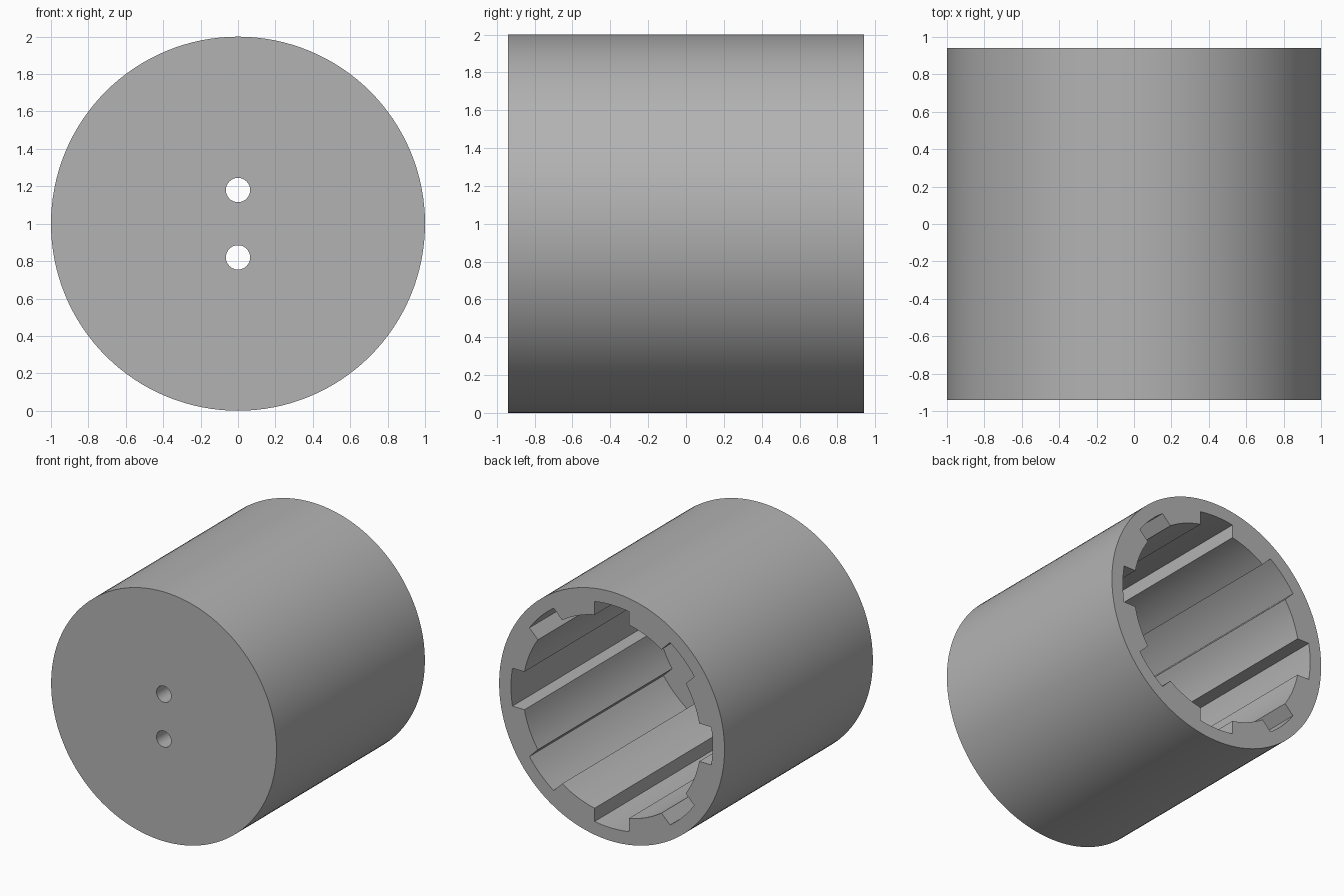
import bpy, bmesh, math
from mathutils import Matrix

cube = bpy.data.objects.get("Cube")
if cube:
    bpy.data.objects.remove(cube, do_unlink=True)

HALF_LEN = 0.94     # half length along y
CAP = 0.18          # thickness of the closed front
BORE, SLOT = 0.79, 0.895
SLOT_HALF = 0.152   # half width of each groove

grey = bpy.data.materials.new("plain grey")
grey.use_nodes = True
color = (0.45, 0.45, 0.45, 1)
grey.diffuse_color = color
grey.node_tree.nodes["Principled BSDF"].inputs["Base Color"].default_value = color


def prism(name, outline, y0, y1):
    """Extrude an (x, z) outline along y."""
    bm = bmesh.new()
    face = bm.faces.new([bm.verts.new((x, y0, z)) for x, z in outline])
    ext = bmesh.ops.extrude_face_region(bm, geom=[face])
    moved = [v for v in ext["geom"] if isinstance(v, bmesh.types.BMVert)]
    bmesh.ops.translate(bm, vec=(0, y1 - y0, 0), verts=moved)
    bmesh.ops.recalc_face_normals(bm, faces=bm.faces)
    mesh = bpy.data.meshes.new(name)
    bm.to_mesh(mesh)
    bm.free()
    mesh.materials.append(grey)
    obj = bpy.data.objects.new(name, mesh)
    bpy.context.collection.objects.link(obj)
    return obj


def arc(radius, a0, a1, steps, cz=1.0):
    angles = [a0 + (a1 - a0) * i / steps for i in range(steps + 1)]
    return [(radius * math.cos(a), cz + radius * math.sin(a)) for a in angles]


def circle(radius, steps, cz=1.0):
    return arc(radius, 0, math.tau, steps, cz)[:-1]


# Grooved bore outline: eight straight-sided slots joined by arcs
outer_half = math.asin(SLOT_HALF / SLOT)
inner_half = math.asin(SLOT_HALF / BORE)
pitch = math.tau / 8
bore_outline = []
for i in range(8):
    a = i * pitch
    bore_outline += arc(SLOT, a - outer_half, a + outer_half, 6)
    bore_outline += arc(BORE, a + inner_half, a + pitch - inner_half, 8)

# Cup body with the bore and two front holes cut out
body = prism("grooved_cup", circle(1.0, 128), -HALF_LEN, HALF_LEN)
cutters = [prism("bore_cutter", bore_outline, CAP - HALF_LEN, HALF_LEN + 0.1)]
for side in (-1, 1):
    cutters.append(prism("hole_cutter", circle(0.065, 32, 1 + side * 0.18),
                         -HALF_LEN - 0.1, CAP - HALF_LEN + 0.1))

bpy.context.view_layer.objects.active = body
body.select_set(True)
for cutter in cutters:
    cutter.hide_render = True
    mod = body.modifiers.new("cut", "BOOLEAN")
    mod.operation = "DIFFERENCE"
    mod.solver = "EXACT"
    mod.object = cutter
    bpy.ops.object.modifier_apply(modifier=mod.name)
    bpy.data.objects.remove(cutter, do_unlink=True)

bpy.ops.object.shade_smooth_by_angle(angle=math.radians(30))
